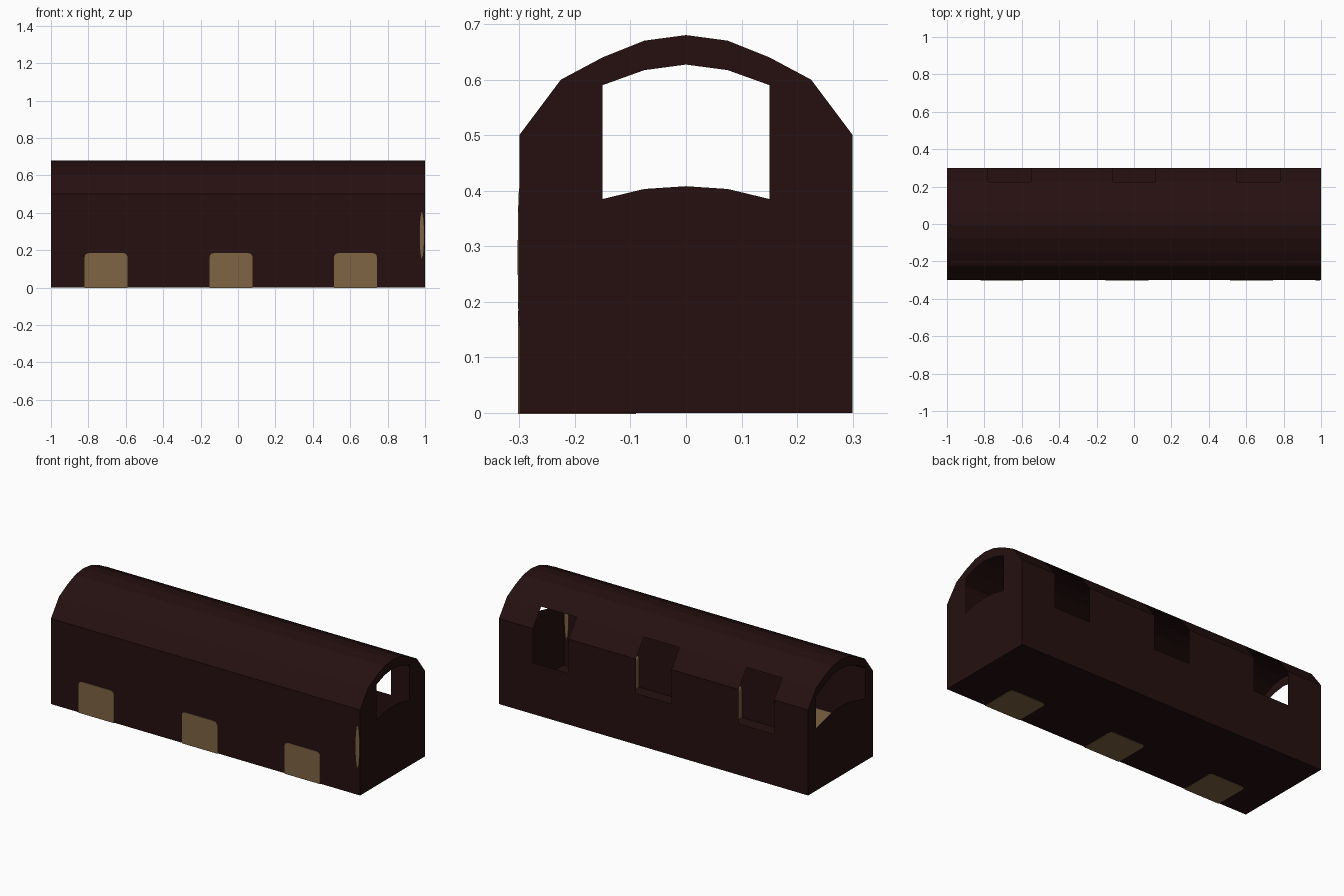
import bpy, bmesh, math
from mathutils import Vector

if "Cube" in bpy.data.objects:
    bpy.data.objects.remove(bpy.data.objects["Cube"])


def material(name, rgb):
    m = bpy.data.materials.new(name)
    m.diffuse_color = (*rgb, 1)
    m.use_nodes = True
    m.node_tree.nodes["Principled BSDF"].inputs["Base Color"].default_value = m.diffuse_color
    return m


BROWN = material("dark_brown", (0.019, 0.005, 0.005))
TAN = material("tan", (0.21, 0.125, 0.057))


def finish(name, bm, mat):
    me = bpy.data.meshes.new(name)
    bm.to_mesh(me)
    bm.free()
    me.materials.append(mat)
    ob = bpy.data.objects.new(name, me)
    bpy.context.collection.objects.link(ob)
    return ob


def face(bm, pts):
    bm.faces.new([bm.verts.new(p) for p in pts])


# Arched profile by distance from the centre line: roof, opening top, opening bottom
STEP = 0.075
ROOF = [0.68, 0.67, 0.64, 0.60, 0.50]
OPEN_TOP = [0.627, 0.617, 0.59, 0.55]
OPEN_LOW = [0.408, 0.403, 0.385, 0.365]
COLS = [(i, i + 1) for i in range(-4, 4)]

# Hollow thin shell: floor, walls and vaulted roof, with three windows at the back
xs = [-1, -0.78, -0.55, -0.115, 0.115, 0.55, 0.78, 1]
bm = bmesh.new()
outline = [(-0.3, 0), (-0.3, 0.5)]
outline += [(i * STEP, ROOF[abs(i)]) for i in range(-3, 4)]
outline += [(0.3, 0.5), (0.3, 0.3), (0.3, 0)]
n = len(outline)
for k in range(n):
    (ya, za), (yb, zb) = outline[k], outline[(k + 1) % n]
    window_strip = ya > 0.2 and zb >= 0.29
    for j in range(len(xs) - 1):
        if window_strip and j % 2 == 1:
            continue
        face(bm, [(xs[j], ya, za), (xs[j + 1], ya, za),
                  (xs[j + 1], yb, zb), (xs[j], yb, zb)])

# End walls with arched openings: wide on the left, narrower on the right
for x, half in ((-1, 3), (1, 2)):
    for a, b in COLS:
        ya, yb, ia, ib = a * STEP, b * STEP, abs(a), abs(b)
        if max(ia, ib) <= half:
            spans = [(0, 0, OPEN_LOW[ia], OPEN_LOW[ib]),
                     (OPEN_TOP[ia], OPEN_TOP[ib], ROOF[ia], ROOF[ib])]
        else:
            spans = [(0, 0, ROOF[ia], ROOF[ib])]
        for la, lb, ha, hb in spans:
            pts = [(x, ya, la), (x, yb, lb), (x, yb, hb), (x, ya, ha)]
            face(bm, pts if x > 0 else pts[::-1])
bmesh.ops.remove_doubles(bm, verts=bm.verts, dist=1e-4)
bmesh.ops.recalc_face_normals(bm, faces=bm.faces)
finish("vaulted_shell", bm, BROWN)

# Tan rounded blocks along the front floor, just breaking through the shell
for k, cx in enumerate((-0.705, -0.037, 0.628)):
    bm = bmesh.new()
    bmesh.ops.create_cube(bm, size=1)
    for v in bm.verts:
        v.co = Vector((cx + v.co.x * 0.23,
                       -0.302 if v.co.y < 0 else -0.09,
                       -0.002 if v.co.z < 0 else 0.184))
    edges = []
    for e in bm.edges:
        d = e.verts[0].co - e.verts[1].co
        mid = (e.verts[0].co + e.verts[1].co) / 2
        if (abs(d.y) > 0.1 and mid.z > 0.1) or (abs(d.z) > 0.1 and mid.y > -0.2):
            edges.append(e)
    bmesh.ops.bevel(bm, geom=edges, offset=0.022, segments=3,
                    profile=0.5, affect='EDGES')
    finish(f"floor_block_{k + 1}", bm, TAN)

# Slim tan sliver showing near the right end of the front wall
bm = bmesh.new()
bmesh.ops.create_uvsphere(bm, u_segments=12, v_segments=8, radius=1)
for v in bm.verts:
    v.co = Vector((0.983 + v.co.x * 0.013, -0.3 + v.co.y * 0.003, 0.28 + v.co.z * 0.125))
finish("front_sliver", bm, TAN)
